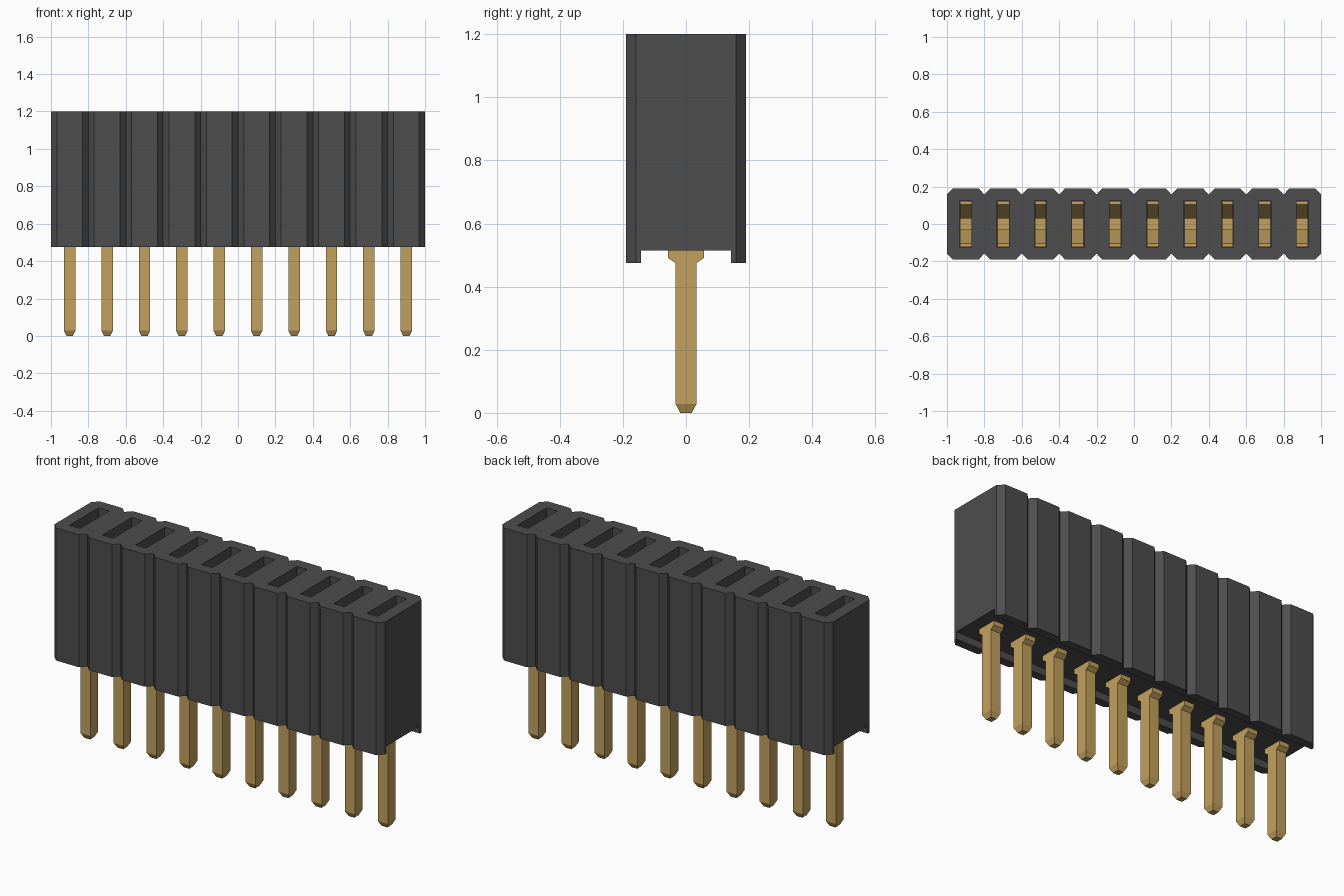
import bpy, bmesh
from mathutils import Vector

if "Cube" in bpy.data.objects:
    bpy.data.objects.remove(bpy.data.objects["Cube"], do_unlink=True)

COUNT, PITCH = 10, 0.2
CENTRES = [(i - (COUNT - 1) / 2) * PITCH for i in range(COUNT)]


def material(name, rgb):
    m = bpy.data.materials.new(name)
    m.use_nodes = True
    m.diffuse_color = (*rgb, 1)
    bsdf = m.node_tree.nodes["Principled BSDF"]
    bsdf.inputs["Base Color"].default_value = (*rgb, 1)
    bsdf.inputs["Roughness"].default_value = 0.5
    return m


def prism(bm, points, offset):
    """Extrude a closed polygon along an offset vector."""
    face = bm.faces.new([bm.verts.new(p) for p in points])
    new = bmesh.ops.extrude_face_region(bm, geom=[face], use_keep_orig=True)["geom"]
    bmesh.ops.translate(bm, vec=Vector(offset),
                        verts=[g for g in new if isinstance(g, bmesh.types.BMVert)])


def box(bm, x0, x1, y0, y1, z0, z1):
    prism(bm, [(x0, y0, z0), (x1, y0, z0), (x1, y1, z0), (x0, y1, z0)], (0, 0, z1 - z0))


def finish(bm, name, mat):
    bmesh.ops.recalc_face_normals(bm, faces=bm.faces[:])
    mesh = bpy.data.meshes.new(name)
    bm.to_mesh(mesh)
    bm.free()
    mesh.materials.append(mat)
    ob = bpy.data.objects.new(name, mesh)
    bpy.context.collection.objects.link(ob)
    return ob


black = material("dark grey plastic", (0.075, 0.075, 0.075))
gold = material("gold metal", (0.55, 0.355, 0.113))

# Housing: a row of chamfered cells in one outline
HALF, NOTCH, CH = 0.19, 0.158, 0.031
front = [(-1.0, -NOTCH)]
for c in CENTRES:
    front += [(c - 0.1 + CH, -HALF), (c + 0.1 - CH, -HALF), (c + 0.1, -NOTCH)]
outline = front + [(-x, -y) for x, y in front]
bm = bmesh.new()
prism(bm, [(x, y, 0.475) for x, y in outline], (0, 0, 0.725))
housing = finish(bm, "housing", black)

# Cutter: channel under the housing and a pocket for each contact
bm = bmesh.new()
box(bm, -1.1, 1.1, -0.143, 0.143, 0.4, 0.515)
for c in CENTRES:
    box(bm, c - 0.032, c + 0.032, -0.126, 0.126, 0.535, 1.3)
cutter = finish(bm, "housing_cutter", black)
cutter.hide_render = True

mod = housing.modifiers.new("pockets", "BOOLEAN")
mod.operation, mod.solver, mod.object = "DIFFERENCE", "EXACT", cutter
bpy.context.view_layer.objects.active = housing
bpy.ops.object.modifier_apply(modifier=mod.name)
bpy.data.objects.remove(cutter, do_unlink=True)

# Contact: shouldered base with two spring arms that pinch and flare, as (y, z)
side = [(0.033, 0.475), (0.057, 0.491), (0.057, 0.56), (0.12, 0.58), (0.12, 0.63),
        (0.05, 0.95), (0.124, 1.14), (0.105, 1.14), (0.03, 0.95), (0.1, 0.63), (0.1, 0.60)]
profile = side + [(-y, z) for y, z in reversed(side)]
bm = bmesh.new()
W = 0.0305
prism(bm, [(-W, y, z) for y, z in profile], (2 * W, 0, 0))

# Pin: square post with a tapered tip
rings = []
for hx, hy, z in [(0.017, 0.018, 0), (W, 0.033, 0.028), (W, 0.033, 0.475)]:
    rings.append([bm.verts.new((sx * hx, sy * hy, z))
                  for sx, sy in ((-1, -1), (1, -1), (1, 1), (-1, 1))])
for a, b in zip(rings, rings[1:]):
    for i in range(4):
        j = (i + 1) % 4
        bm.faces.new((a[i], a[j], b[j], b[i]))
bm.faces.new(rings[0])
bm.faces.new(rings[-1])
contact = finish(bm, "contact_pin_1", gold)
contact.location.x = CENTRES[0]

# Repeat the contact along the row
for n, c in enumerate(CENTRES[1:], 2):
    ob = bpy.data.objects.new(f"contact_pin_{n}", contact.data)
    ob.location.x = c
    bpy.context.collection.objects.link(ob)
